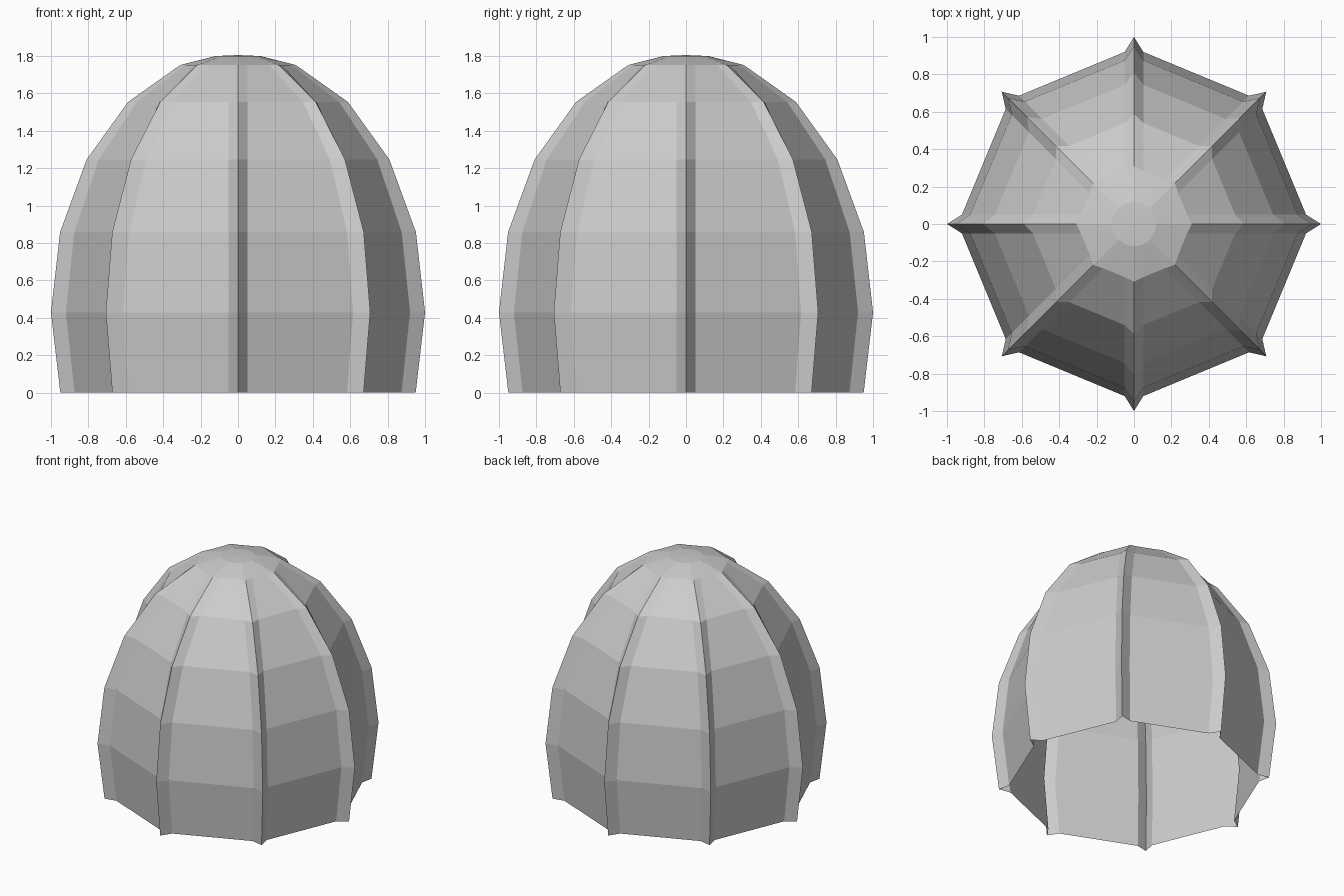
import bpy, bmesh
from math import sin, cos, pi, radians, hypot, atan2

if "Cube" in bpy.data.objects:
    bpy.data.objects.remove(bpy.data.objects["Cube"])

RIBS = 8
HALF_WIDTH = 0.05      # half width of each raised rib
VALLEY = 0.92          # panel radius relative to the rib crest

# Dome profile: elliptical arc from the open rim up to the small crown ring
profile = [(cos(radians(a)), 0.43 + 1.39 * sin(radians(a)))
           for a in (-18, 0, 18, 36, 54, 72)]
profile[0] = (0.95, 0.0)
profile.append((0.12, 1.80))

bm = bmesh.new()


def ring(r, z):
    """One cross-section: flat panels joined by pointed ribs."""
    base = r * VALLEY
    half = min(HALF_WIDTH, base * 0.38)
    verts = []
    for k in range(RIBS):
        a = 2 * pi * k / RIBS
        for radial, side in ((base, -half), (r, 0), (base, half)):
            verts.append(bm.verts.new((radial * cos(a) - side * sin(a),
                                       radial * sin(a) + side * cos(a), z)))
    return verts


# Open shell, single surface
rings = [ring(r, z) for r, z in profile]
n = 3 * RIBS
for low, high in zip(rings, rings[1:]):
    for i in range(n):
        j = (i + 1) % n
        bm.faces.new((low[i], low[j], high[j], high[i]))

# Crown
apex = bm.verts.new((0, 0, 1.805))
for i in range(n):
    bm.faces.new((rings[-1][i], rings[-1][(i + 1) % n], apex))

mesh = bpy.data.meshes.new("ribbed_dome")
bm.to_mesh(mesh)
bm.free()
dome = bpy.data.objects.new("ribbed_dome", mesh)
bpy.context.collection.objects.link(dome)
